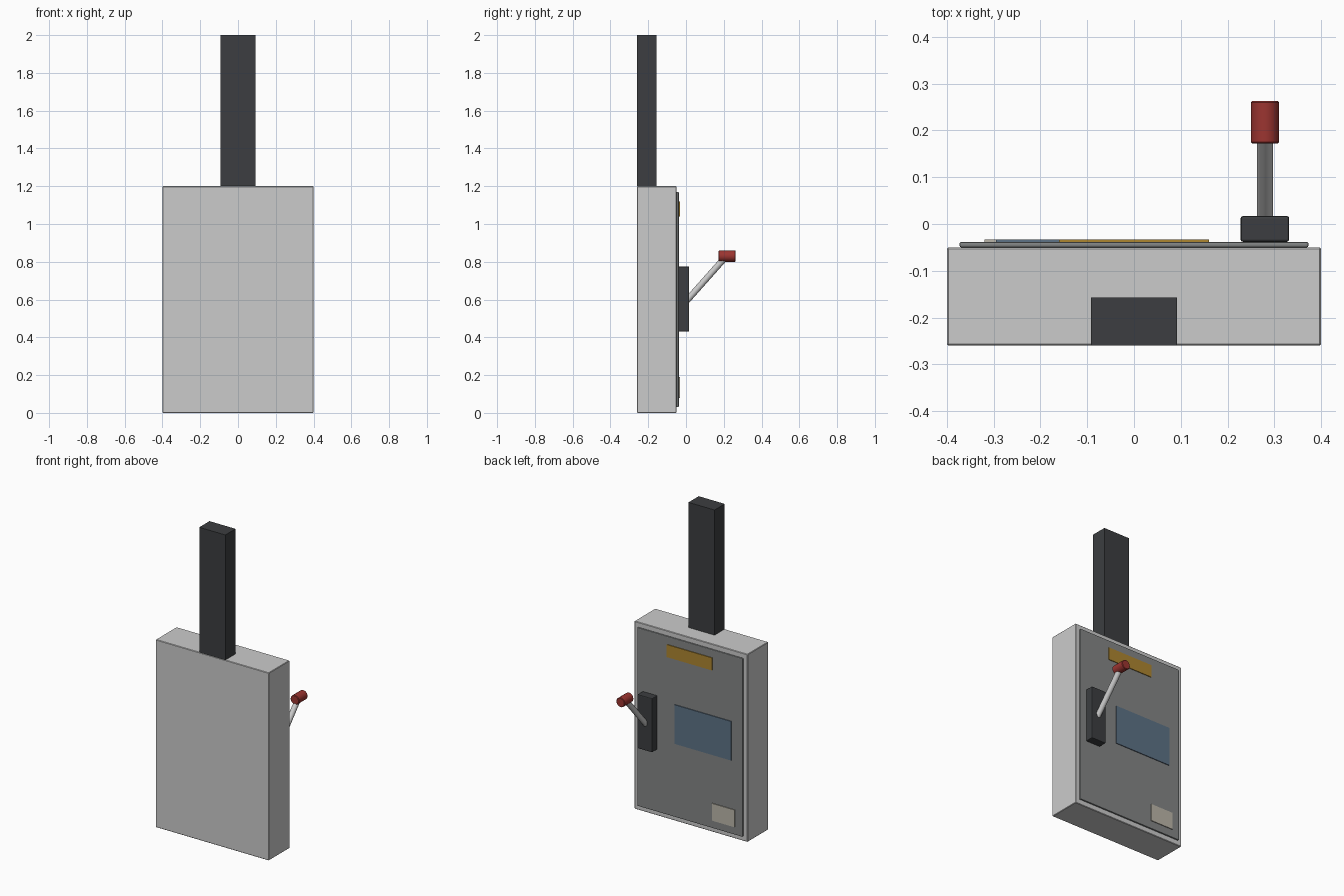
import bpy
from mathutils import Vector

if "Cube" in bpy.data.objects:
    bpy.data.objects.remove(bpy.data.objects["Cube"])


def material(name, rgb):
    m = bpy.data.materials.new(name)
    m.diffuse_color = (*rgb, 1)
    m.use_nodes = True
    m.node_tree.nodes["Principled BSDF"].inputs["Base Color"].default_value = m.diffuse_color
    return m


dark = material("dark_metal", (0.045, 0.048, 0.052))
mid = material("door_grey", (0.23, 0.24, 0.24))
red = material("red_grip", (0.33, 0.035, 0.03))
yellow = material("warning_yellow", (0.42, 0.24, 0.03))
blue = material("panel_blue", (0.11, 0.17, 0.24))
cream = material("label_cream", (0.5, 0.47, 0.4))


def finish(o, name, mat, bevel, segments):
    o.name = name
    if mat:
        o.data.materials.append(mat)
    if bevel:
        b = o.modifiers.new("bevel", 'BEVEL')
        b.width = bevel
        b.segments = segments
        b.limit_method = 'ANGLE'


def box(name, x, y, z, mat=None, bevel=0.0, segments=1):
    lo, hi = Vector((x[0], y[0], z[0])), Vector((x[1], y[1], z[1]))
    bpy.ops.mesh.primitive_cube_add(size=1, location=(lo + hi) / 2)
    o = bpy.context.object
    o.scale = hi - lo
    bpy.ops.object.transform_apply(location=False, rotation=False, scale=True)
    finish(o, name, mat, bevel, segments)


def rod(name, a, b, radius, mat=None, bevel=0.0):
    a, b = Vector(a), Vector(b)
    bpy.ops.mesh.primitive_cylinder_add(vertices=24, radius=radius, depth=(b - a).length,
                                        location=(a + b) / 2)
    o = bpy.context.object
    o.rotation_euler = (b - a).to_track_quat('Z', 'Y').to_euler()
    bpy.ops.object.shade_smooth_by_angle()
    finish(o, name, mat, bevel, 1)


# Cabinet body and the duct rising from its top
box("cabinet", (-0.4, 0.4), (-0.26, -0.05), (0, 1.2), bevel=0.003)
box("cable_duct", (-0.092, 0.092), (-0.26, -0.157), (1.2, 2.0), dark)

# Door with its plates
box("door", (-0.373, 0.373), (-0.05, -0.038), (0.03, 1.17), mid, 0.004, 2)
plate_y = (-0.040, -0.033)
box("warning_plate", (-0.16, 0.16), plate_y, (1.04, 1.12), yellow)
box("diagram_plate", (-0.295, 0.105), plate_y, (0.50, 0.75), blue)
box("rating_label", (-0.32, -0.16), plate_y, (0.08, 0.19), cream)

# Switch lever: base, shaft and grip
box("lever_base", (0.228, 0.332), (-0.038, 0.017), (0.43, 0.775), dark, 0.005, 2)
rod("lever_shaft", (0.28, 0.005, 0.595), (0.28, 0.205, 0.82), 0.017)
rod("lever_grip", (0.28, 0.172, 0.83), (0.28, 0.263, 0.83), 0.03, red, 0.003)
